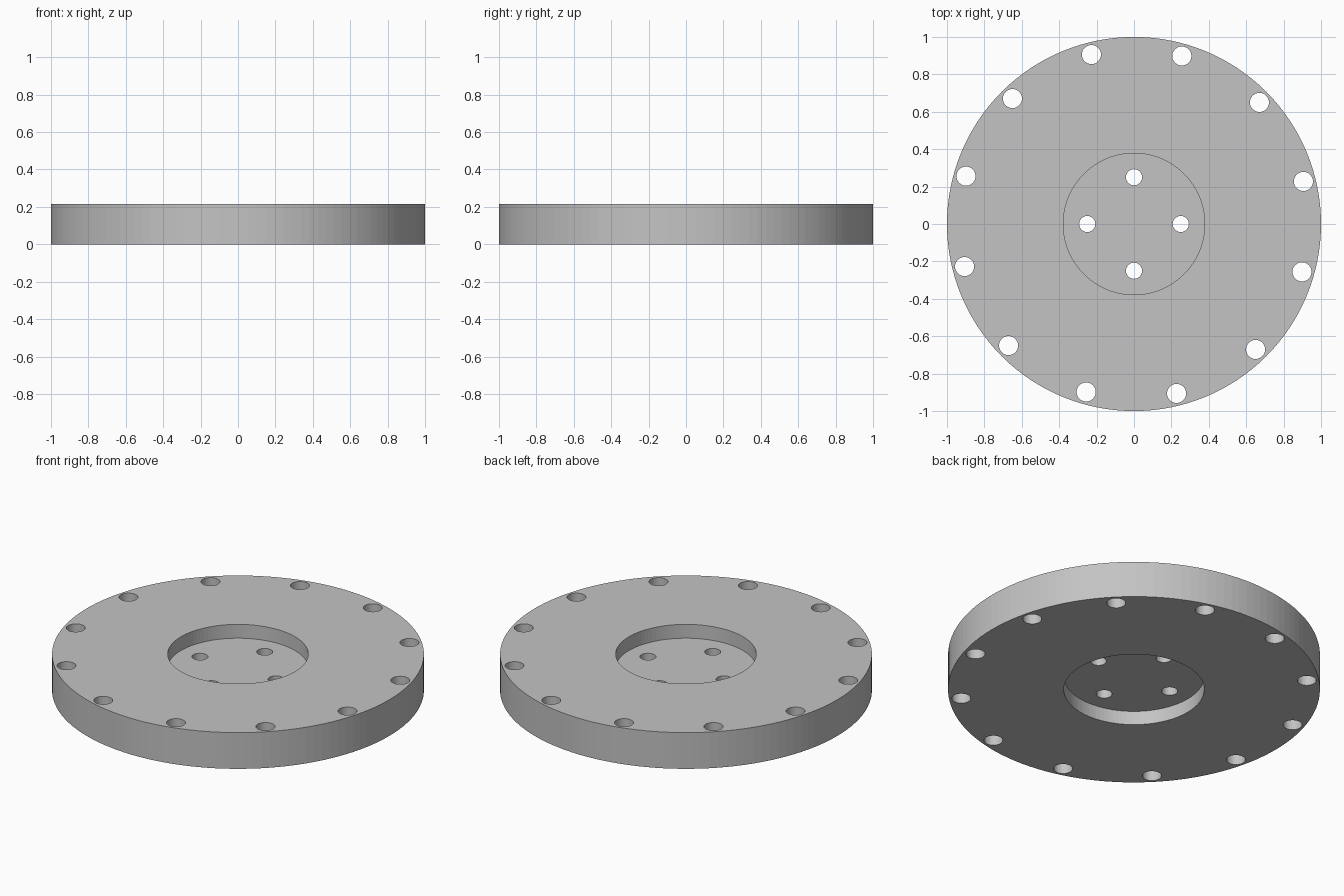
import bpy, bmesh
from math import cos, sin, radians
from mathutils import Matrix

old = bpy.data.objects.get("Cube")
if old:
    bpy.data.objects.remove(old, do_unlink=True)

HEIGHT = 0.215
RECESS_DEPTH = 0.082

grey = bpy.data.materials.new("machined grey")
grey.use_nodes = True
colour = (0.55, 0.55, 0.55, 1)
grey.diffuse_color = colour
grey.node_tree.nodes["Principled BSDF"].inputs["Base Color"].default_value = colour


def add_cylinder(bm, x, y, radius, z0, z1, sides):
    """Add a capped upright cylinder between two heights."""
    bmesh.ops.create_cone(bm, cap_ends=True, segments=sides, radius1=radius, radius2=radius,
                          depth=z1 - z0, matrix=Matrix.Translation((x, y, (z0 + z1) / 2)))


def make_object(name, bm):
    mesh = bpy.data.meshes.new(name)
    bm.to_mesh(mesh)
    bm.free()
    mesh.materials.append(grey)
    obj = bpy.data.objects.new(name, mesh)
    bpy.context.collection.objects.link(obj)
    return obj


def add_hole_ring(bm, count, ring_radius, hole_radius, start):
    """Add a circle of through-hole cylinders."""
    for i in range(count):
        a = radians(start + 360 * i / count)
        add_cylinder(bm, ring_radius * cos(a), ring_radius * sin(a), hole_radius,
                     -0.1, HEIGHT + 0.1, 40)


# Disc blank
bm = bmesh.new()
add_cylinder(bm, 0, 0, 1, 0, HEIGHT, 128)
flange = make_object("flange_disc", bm)

# Central recesses on both faces, leaving a thin web
bm = bmesh.new()
add_cylinder(bm, 0, 0, 0.378, -0.1, RECESS_DEPTH, 96)
add_cylinder(bm, 0, 0, 0.378, HEIGHT - RECESS_DEPTH, HEIGHT + 0.1, 96)
recesses = make_object("recess_cutter", bm)

# Rim bolt holes and hub bolt holes
bm = bmesh.new()
add_hole_ring(bm, 12, 0.934, 0.051, 14.1)
add_hole_ring(bm, 4, 0.25, 0.043, 0)
holes = make_object("hole_cutter", bm)

# Cut the disc
for cutter in (recesses, holes):
    cutter.hide_render = True
    mod = flange.modifiers.new(cutter.name, "BOOLEAN")
    mod.operation = "DIFFERENCE"
    mod.solver = "EXACT"
    mod.object = cutter

bpy.context.view_layer.objects.active = flange
flange.select_set(True)
for mod in list(flange.modifiers):
    bpy.ops.object.modifier_apply(modifier=mod.name)
for cutter in (recesses, holes):
    bpy.data.objects.remove(cutter, do_unlink=True)
